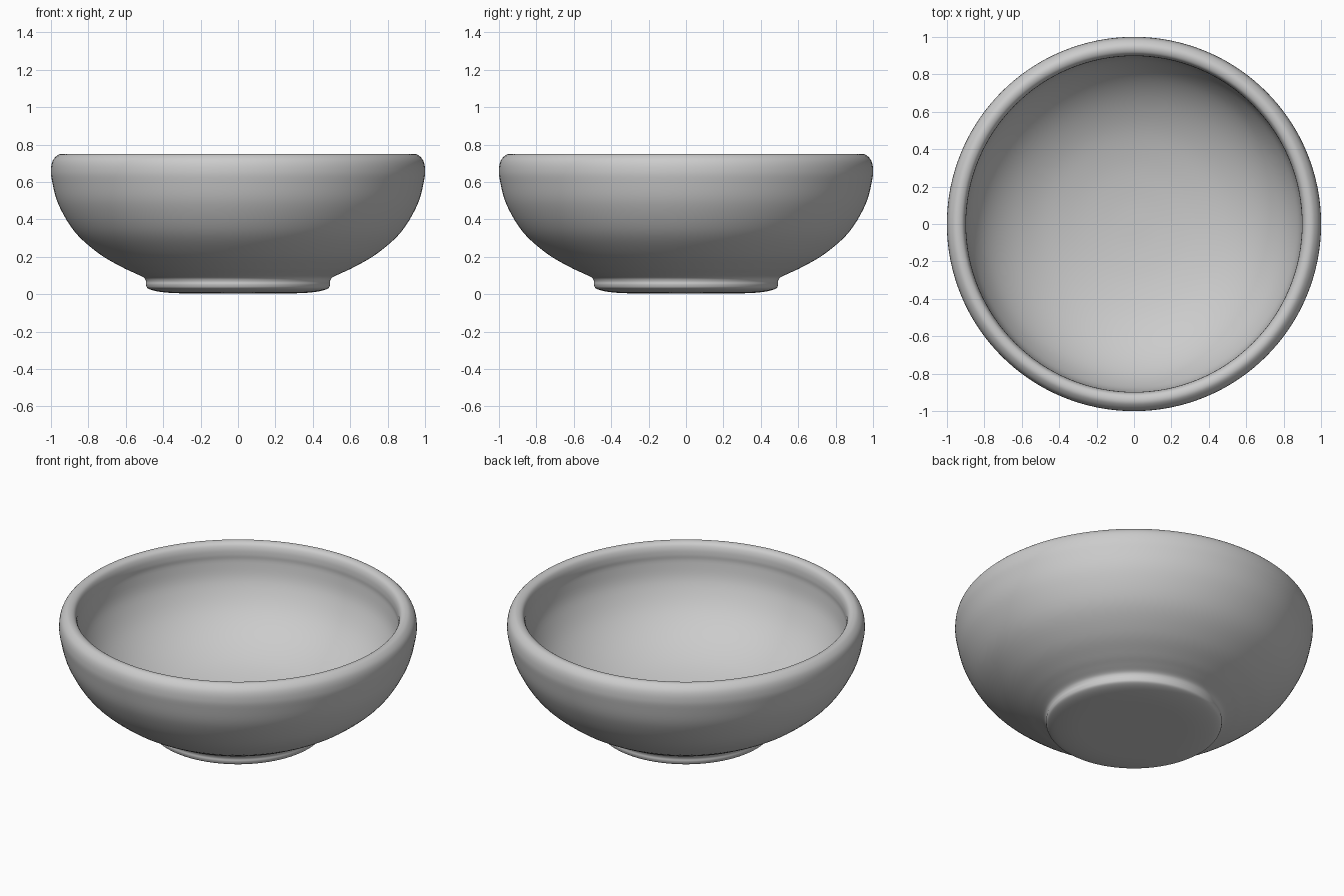
import bpy, bmesh, math
from mathutils import Vector

if "Cube" in bpy.data.objects:
    bpy.data.objects.remove(bpy.data.objects["Cube"])

SEGMENTS = 128
STEPS = 5

# Half profile (radius, height): underside, foot, outer wall, lip, inner wall, floor
profile = [
    (0, 0.005), (0.20, 0.005), (0.34, 0.006), (0.43, 0.015), (0.48, 0.03), (0.492, 0.05),
    (0.492, 0.07), (0.505, 0.09), (0.55, 0.112), (0.62, 0.145), (0.74, 0.215),
    (0.87, 0.33), (0.96, 0.48), (0.995, 0.61), (1.0, 0.67), (0.99, 0.715),
    (0.965, 0.743), (0.94, 0.75), (0.915, 0.74), (0.902, 0.715), (0.898, 0.68),
    (0.898, 0.63), (0.875, 0.52), (0.80, 0.39), (0.68, 0.28), (0.52, 0.195),
    (0.34, 0.145), (0.16, 0.122), (0, 0.117),
]


def smooth_path(points, steps):
    """Catmull-Rom interpolation, mirrored at the axis for level ends."""
    p = [Vector(q) for q in points]
    p = [Vector((-p[1].x, p[1].y))] + p + [Vector((-p[-2].x, p[-2].y))]
    out = []
    for a, b, c, d in zip(p, p[1:], p[2:], p[3:]):
        for i in range(steps):
            t = i / steps
            out.append(0.5 * (2 * b + (c - a) * t + (2 * a - 5 * b + 4 * c - d) * t * t
                              + (3 * b - a - 3 * c + d) * t ** 3))
    out.append(p[-2])
    return out


# Bowl: revolve the profile around z
bm = bmesh.new()
verts = [bm.verts.new((max(q.x, 0), 0, q.y)) for q in smooth_path(profile, STEPS)]
edges = [bm.edges.new(pair) for pair in zip(verts, verts[1:])]
bmesh.ops.spin(bm, geom=verts + edges, cent=(0, 0, 0), axis=(0, 0, 1),
               angle=math.tau, steps=SEGMENTS, use_duplicate=False)
bmesh.ops.remove_doubles(bm, verts=bm.verts, dist=0.0003)
bmesh.ops.recalc_face_normals(bm, faces=bm.faces)
mesh = bpy.data.meshes.new("bowl")
bm.to_mesh(mesh)
bm.free()
mesh.shade_smooth()
bowl = bpy.data.objects.new("bowl", mesh)
bpy.context.collection.objects.link(bowl)
